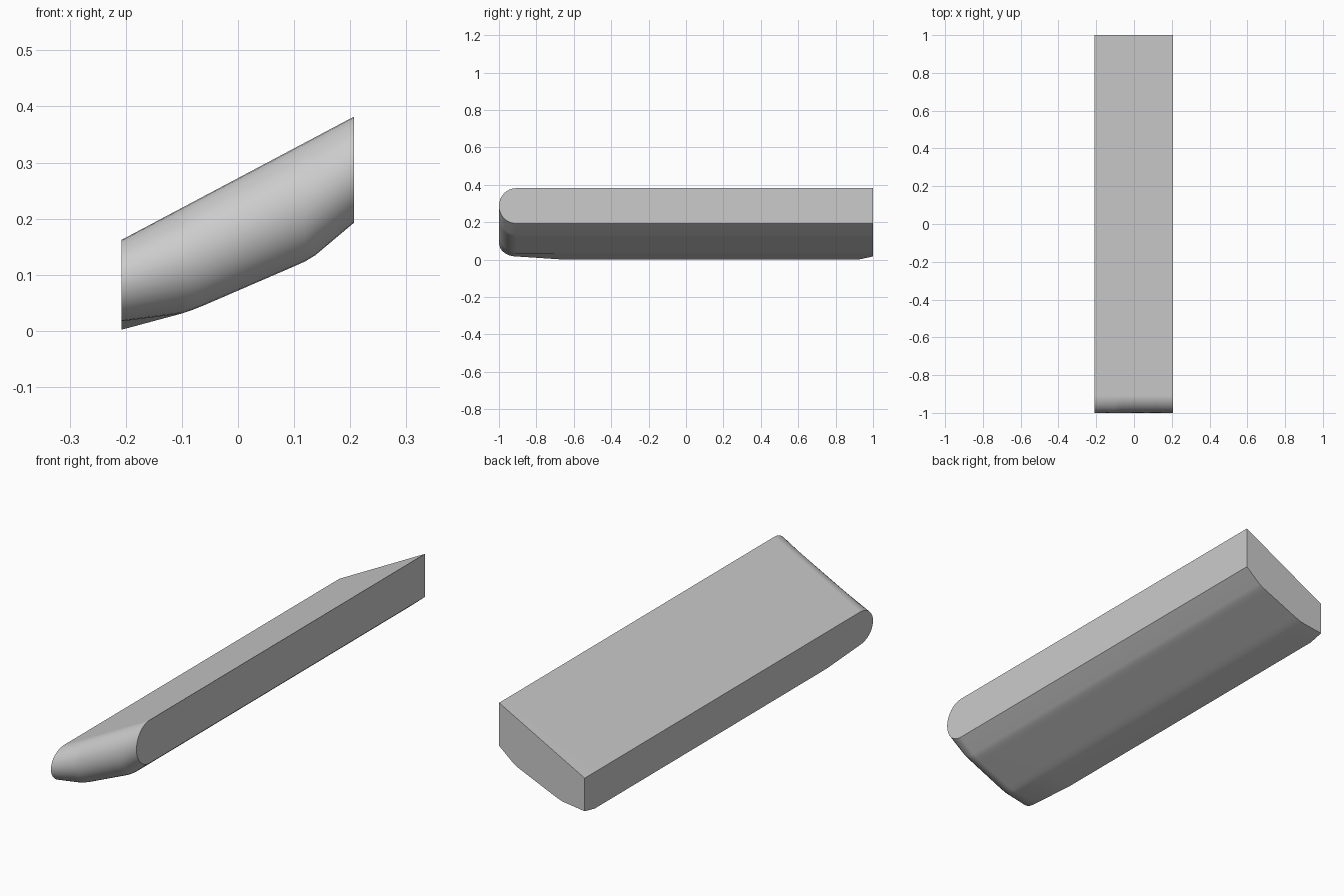
import bpy, bmesh, math

if "Cube" in bpy.data.objects:
    bpy.data.objects.remove(bpy.data.objects["Cube"])

# Bottom outline across the width: x, z
bottom = [(-0.208, 0.002), (-0.1, 0.031), (-0.082, 0.037), (-0.062, 0.045),
          (0.1, 0.115), (0.12, 0.124), (0.138, 0.135), (0.207, 0.193)]
SEG = 16


def section(x, zb):
    """Closed side profile at one x: flat back, rounded nose."""
    zt = 0.162 + (x + 0.208) * (0.382 - 0.162) / 0.415
    # the low edge lifts slightly toward both ends
    lift = 0.015 * max(0, min(1, (-0.1 - x) / 0.108))
    zn = zb + lift
    mid, half = (zt + zn) / 2, (zt - zn) / 2
    pts = [(1.0, zt)]
    for i in range(SEG + 1):
        a = math.pi / 2 + math.pi * i / SEG
        pts.append((-0.908 + 0.092 * math.cos(a), mid + half * math.sin(a)))
    pts += [(-0.68, zb), (0.93, zb), (1.0, zn)]
    return [(x, y, z) for y, z in pts]


# Loft the profiles across the width
bm = bmesh.new()
rings = [[bm.verts.new(p) for p in section(x, z)] for x, z in bottom]
n = len(rings[0])
for a, b in zip(rings, rings[1:]):
    for i in range(n):
        j = (i + 1) % n
        bm.faces.new((a[i], a[j], b[j], b[i]))
bm.faces.new(rings[0])
bm.faces.new(rings[-1])
bmesh.ops.recalc_face_normals(bm, faces=bm.faces[:])

mesh = bpy.data.meshes.new("sloped_slab")
bm.to_mesh(mesh)
bm.free()
slab = bpy.data.objects.new("sloped_slab", mesh)
bpy.context.collection.objects.link(slab)

# Smooth the nose and belly, keep the cut sides sharp
bpy.context.view_layer.objects.active = slab
slab.select_set(True)
bpy.ops.object.shade_smooth_by_angle(angle=math.radians(30))
weighted = slab.modifiers.new("weighted_normals", 'WEIGHTED_NORMAL')
weighted.keep_sharp = True
